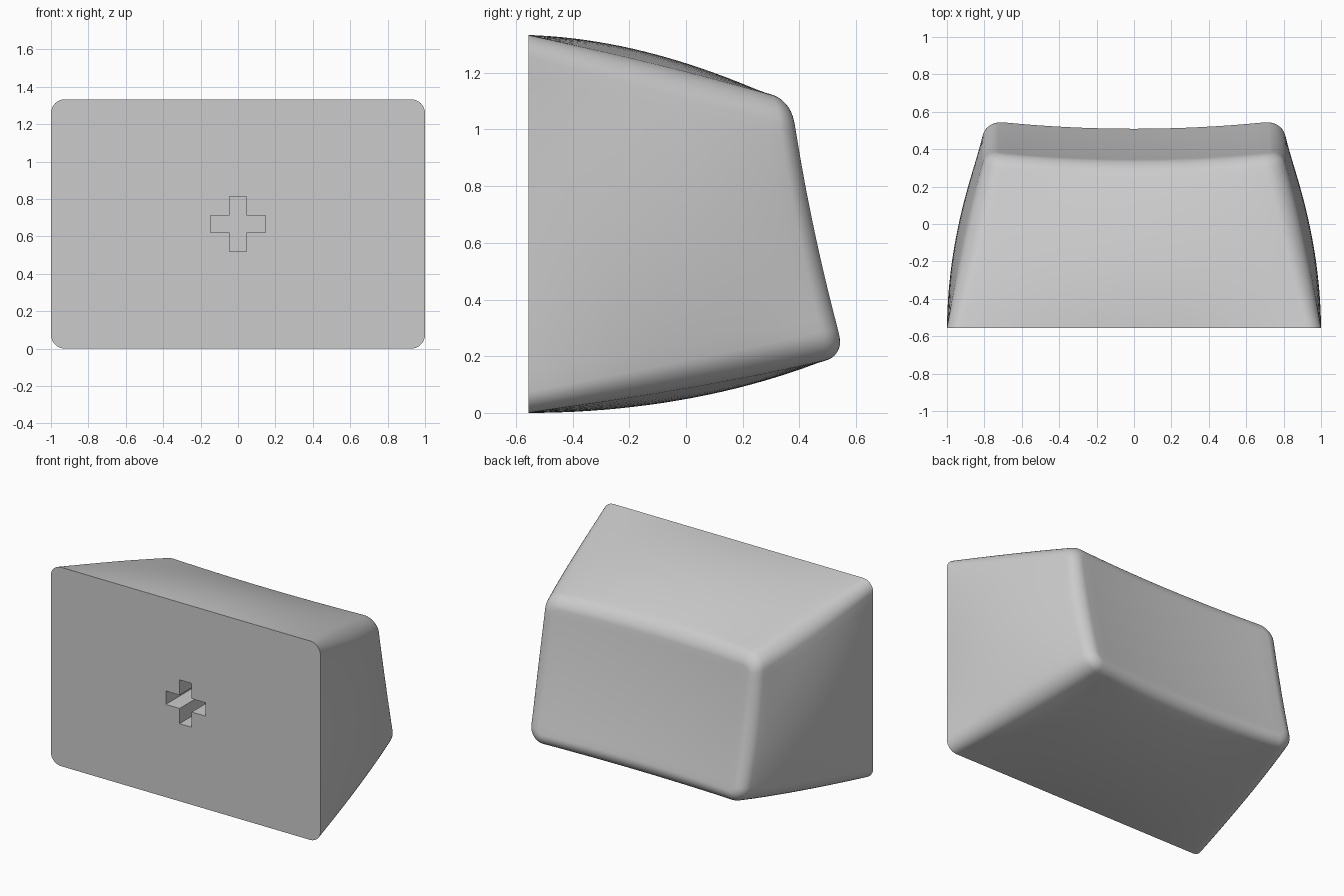
import bpy, bmesh, math

cube = bpy.data.objects.get("Cube")
if cube:
    bpy.data.objects.remove(cube)

BASE_Y = -0.555
FILLET = 0.065
SIDE, CORNER = 16, 8      # segments per straight side and per corner


def lerp(a, b, t):
    return a + (b - a) * t


def rounded_rect(w, h, r):
    """Evenly sampled outline of a rounded rectangle, anticlockwise."""
    pts = []
    corners = [(1, 1), (-1, 1), (-1, -1), (1, -1)]
    for k, (sx, sz) in enumerate(corners):
        for i in range(CORNER + 1):
            a = math.pi / 2 * (k + i / CORNER)
            pts.append((sx * (w - r) + r * math.cos(a), sz * (h - r) + r * math.sin(a)))
        nx, nz = corners[(k + 1) % 4]
        x0, z0 = pts[-1]
        a = math.pi / 2 * (k + 1)
        x1, z1 = nx * (w - r) + r * math.cos(a), nz * (h - r) + r * math.sin(a)
        pts += [(lerp(x0, x1, i / SIDE), lerp(z0, z1, i / SIDE)) for i in range(1, SIDE)]
    return pts


def dish(x, z):
    """Depth of the tilted, hollowed end face."""
    y = 0.38 - 0.21 * (z - 1.1)
    y -= 0.045 * (1 - (x / 0.8) ** 2)
    return y - 0.015 * (1 - ((z - 0.66) / 0.45) ** 2)


def section(t, inset=0.0, scale=1.0):
    """One ring of the body; t runs from the flat base to the dished end."""
    w, h = lerp(1.0, 0.79, t), lerp(0.6667, 0.452, t)
    mid = lerp(0.6667, 0.652, t)
    bulge = 0.2 * t * (1 - t)
    ring = []
    for x, z in rounded_rect(w - inset, h - inset, lerp(0.075, 0.1, t) - inset):
        px = x * (1 + bulge / w * (1 - (z / h) ** 2)) * scale
        pz = z * (1 + bulge / h * (1 - (x / w) ** 2)) * scale + mid
        ring.append((px, lerp(BASE_Y, dish(px, pz), t), pz))
    return ring


# Rings: curved walls, rounded rim, then the dished face closing inwards
end = 1 - FILLET
rings = [section(end * i / 20) for i in range(21)]
for i in range(1, 9):
    a = math.pi / 2 * i / 8
    rings.append(section(end + FILLET * math.sin(a), FILLET * (1 - math.cos(a))))
rings += [section(1, FILLET, 1 - i / 10) for i in range(1, 10)]

bm = bmesh.new()
loops = [[bm.verts.new(p) for p in ring] for ring in rings]
n = len(loops[0])
for a, b in zip(loops, loops[1:]):
    for i in range(n):
        j = (i + 1) % n
        bm.faces.new((a[i], a[j], b[j], b[i]))
bm.faces.new(loops[0])
bm.faces.new(loops[-1])
bmesh.ops.recalc_face_normals(bm, faces=bm.faces)
mesh = bpy.data.meshes.new("keycap_body")
bm.to_mesh(mesh)
bm.free()
body = bpy.data.objects.new("keycap_body", mesh)
bpy.context.collection.objects.link(body)

grey = bpy.data.materials.new("light_grey")
grey.use_nodes = True
grey.diffuse_color = (0.6, 0.6, 0.6, 1)
grey.node_tree.nodes["Principled BSDF"].inputs["Base Color"].default_value = (0.6, 0.6, 0.6, 1)
mesh.materials.append(grey)

# Cross-shaped stem socket, cut into the flat base
ARM, HALF, DEPTH = 0.147, 0.045, 0.27
outline = []
for sx, sz in [(1, 1), (-1, 1), (-1, -1), (1, -1)]:
    trio = [(ARM, HALF), (HALF, HALF), (HALF, ARM)]
    if sx * sz < 0:
        trio.reverse()
    outline += [(sx * x, sz * z) for x, z in trio]
bm = bmesh.new()
face = bm.faces.new([bm.verts.new((x, BASE_Y - 0.1, z + 0.667)) for x, z in outline])
ext = bmesh.ops.extrude_face_region(bm, geom=[face])
bmesh.ops.translate(bm, vec=(0, DEPTH + 0.1, 0),
                    verts=[v for v in ext["geom"] if isinstance(v, bmesh.types.BMVert)])
bmesh.ops.recalc_face_normals(bm, faces=bm.faces)
cut_mesh = bpy.data.meshes.new("socket_cutter")
bm.to_mesh(cut_mesh)
bm.free()
cut_mesh.materials.append(grey)
cutter = bpy.data.objects.new("socket_cutter", cut_mesh)
cutter.hide_render = True
bpy.context.collection.objects.link(cutter)

mod = body.modifiers.new("stem_socket", 'BOOLEAN')
mod.operation = 'DIFFERENCE'
mod.solver = 'EXACT'
mod.object = cutter
bpy.ops.object.select_all(action='DESELECT')
body.select_set(True)
bpy.context.view_layer.objects.active = body
bpy.ops.object.modifier_apply(modifier=mod.name)
bpy.data.objects.remove(cutter)
bpy.ops.object.shade_smooth_by_angle(angle=math.radians(30))
